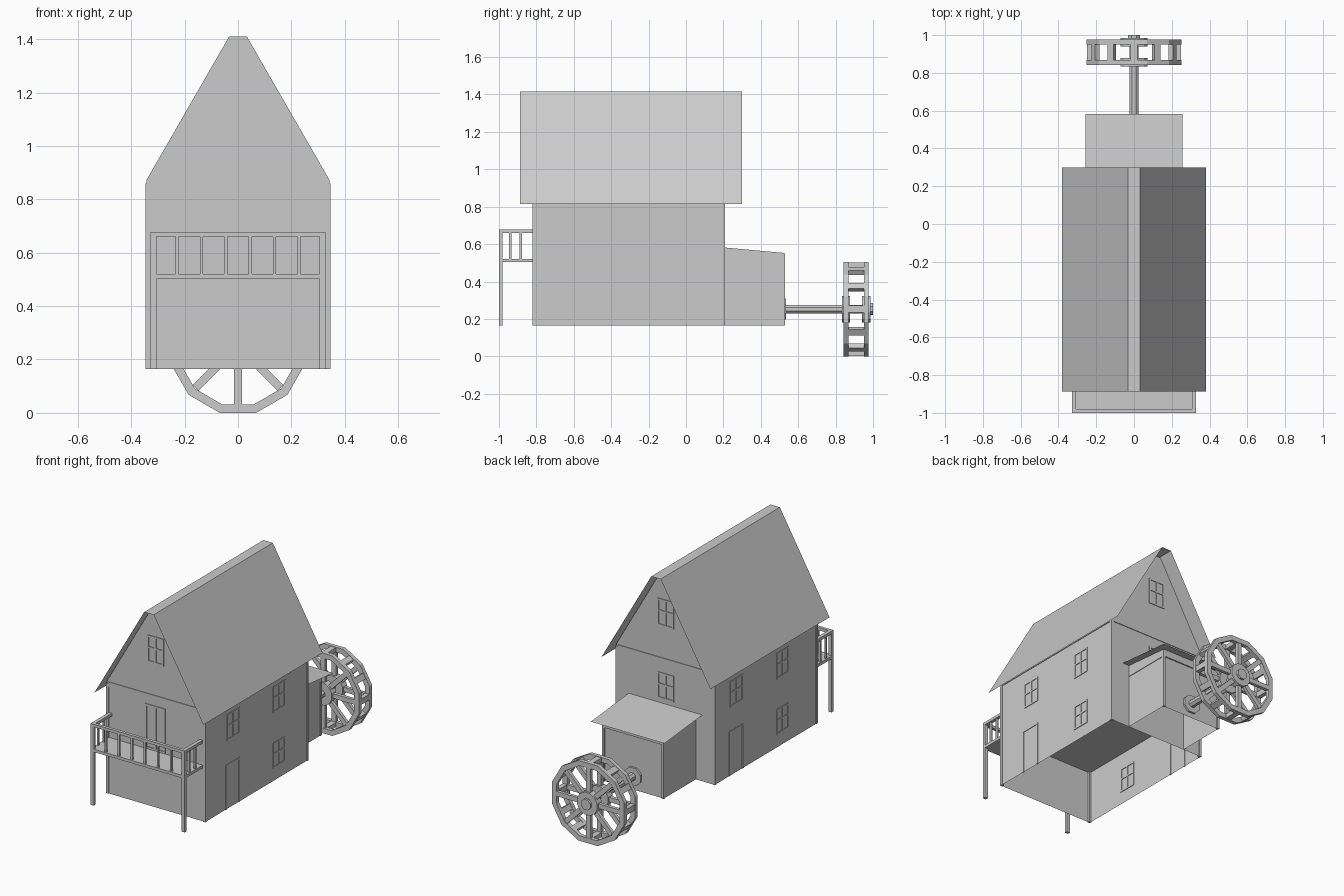
import bpy, bmesh, math
from mathutils import Matrix, Vector

if "Cube" in bpy.data.objects:
    bpy.data.objects.remove(bpy.data.objects["Cube"])

grey = bpy.data.materials.new("plain grey")
grey.diffuse_color = (0.6, 0.6, 0.6, 1)
grey.use_nodes = True
grey.node_tree.nodes["Principled BSDF"].inputs["Base Color"].default_value = grey.diffuse_color


def finish(name, bm):
    me = bpy.data.meshes.new(name)
    bm.to_mesh(me)
    bm.free()
    me.materials.append(grey)
    ob = bpy.data.objects.new(name, me)
    bpy.context.collection.objects.link(ob)
    return ob


def add_box(bm, x0, x1, y0, y1, z0, z1, rot=None):
    m = Matrix.Translation(((x0 + x1) / 2, (y0 + y1) / 2, (z0 + z1) / 2)) @ \
        Matrix.Diagonal((x1 - x0, y1 - y0, z1 - z0, 1))
    bmesh.ops.create_cube(bm, size=1, matrix=(rot @ m) if rot else m)


def boxes(name, items):
    bm = bmesh.new()
    for b in items:
        add_box(bm, *b)
    return finish(name, bm)


def sheet(name, faces):
    bm = bmesh.new()
    for f in faces:
        bm.faces.new([bm.verts.new(p) for p in f])
    bmesh.ops.remove_doubles(bm, verts=bm.verts, dist=1e-5)
    return finish(name, bm)


def disc(name, r, y0, y1, z, sides):
    bm = bmesh.new()
    m = Matrix.Translation((0, (y0 + y1) / 2, z)) @ Matrix.Rotation(math.pi / 2, 4, 'X') \
        @ Matrix.Rotation(math.pi / sides, 4, 'Z')
    bmesh.ops.create_cone(bm, cap_ends=True, segments=sides, radius1=r, radius2=r,
                          depth=y1 - y0, matrix=m)
    return finish(name, bm)


def walls(x, y0, y1, z0, z1, ends=True):
    """Single-sheet walls around a rectangle, open above and below."""
    out = [[(s * x, y0, z0), (s * x, y1, z0), (s * x, y1, z1), (s * x, y0, z1)] for s in (-1, 1)]
    if ends:
        out += [[(-x, y, z0), (x, y, z0), (x, y, z1), (-x, y, z1)] for y in (y0, y1)]
    return out


def frame(name, side, plane, a0, a1, z0, z1, t=0.01, cross=False, stile=False, sill=True):
    """Thin frame on a wall; side 'x' lies on a wall facing x, 'y' on one facing y."""
    am, zm = (a0 + a1) / 2, z0 + (z1 - z0) * 0.55
    bars = [(a0, a0 + t, z0, z1), (a1 - t, a1, z0, z1), (a0 + t, a1 - t, z1 - t, z1)]
    if sill:
        bars.append((a0 + t, a1 - t, z0, z0 + t))
    if cross or stile:
        bars.append((am - t / 2, am + t / 2, z0 + t, z1 - t))
    if cross:
        bars.append((a0 + t, a1 - t, zm - t / 2, zm + t / 2))
    p0, p1 = plane - 0.004, plane + 0.004
    if side == 'x':
        return boxes(name, [(p0, p1, a, b, c, d) for a, b, c, d in bars])
    return boxes(name, [(a, b, p0, p1, c, d) for a, b, c, d in bars])


# house storeys
W, YF, YB, Z0, FL, EV, TOP = 0.343, -0.816, 0.204, 0.165, 0.505, 0.872, 1.41
sheet("lower_storey_walls", walls(W, YF, YB, Z0, FL))
upper = walls(W, YF, YB, FL, EV, ends=False)
upper += [[(-W, y, FL), (W, y, FL), (W, y, EV), (0.033, y, TOP), (-0.033, y, TOP), (-W, y, EV)]
          for y in (YF, YB)]
upper.append([(-W, YF, FL), (W, YF, FL), (W, YB, FL), (-W, YB, FL)])
sheet("upper_storey_walls", upper)

# corner posts and top beams
P, PF, PB = 0.347, -0.82, 0.208
posts = []
for s in (-1, 1):
    a, b = sorted((s * 0.33, s * P))
    posts += [(a, b, PF, PF + 0.017, Z0, 0.86), (a, b, PB - 0.017, PB, Z0, 0.86),
              (a, b, PF + 0.017, PB - 0.017, 0.84, 0.86)]
posts += [(-0.33, 0.33, y, y + 0.017, 0.84, 0.87) for y in (PF, PB - 0.017)]
boxes("corner_posts_and_beams", posts)

# roof sheet with flat ridge
prof = [(-0.38, 0.815), (-0.033, 1.416), (0.033, 1.416), (0.38, 0.815)]
sheet("main_roof", [[(a, -0.888, c), (b, -0.888, d), (b, 0.30, d), (a, 0.30, c)]
                    for (a, c), (b, d) in zip(prof, prof[1:])])

# side windows and doors
for tag, plane, spans, door, low in (
        ("right", W, [(-0.60, -0.475), (-0.14, -0.02)], (-0.615, -0.475), (-0.14, -0.02)),
        ("left", -W, [(-0.075, 0.05), (-0.53, -0.41)], (-0.08, 0.06), (-0.53, -0.41))):
    for i, (a, b) in enumerate(spans):
        frame(f"{tag}_upper_window_{i}", 'x', plane, a, b, 0.595, 0.76, cross=True)
    frame(f"{tag}_lower_window", 'x', plane, *low, 0.245, 0.405, cross=True)
    frame(f"{tag}_door", 'x', plane, *door, Z0, 0.445, sill=False)

# front and back openings
frame("front_gable_window", 'y', YF, -0.06, 0.055, 1.07, 1.24, cross=True)
frame("back_gable_window", 'y', YB, -0.06, 0.055, 1.07, 1.24, cross=True)
frame("back_upper_window", 'y', YB, -0.06, 0.055, 0.61, 0.775, cross=True)
frame("balcony_door", 'y', YF, -0.075, 0.065, 0.522, 0.803, t=0.012, stile=True)

# balcony
B, BF = 0.328, -1.0
boxes("balcony_floor", [(-B, B, BF, PF, 0.503, 0.521)])
bars = []
for s in (-1, 1):
    a, b = sorted((s * 0.306, s * B))
    bars += [(a, b, BF, BF + 0.018, Z0, 0.503), (a, b, BF, BF + 0.018, 0.521, 0.66),
             (a, b, BF, PF, 0.66, 0.678)]
    bars += [(s * 0.317 - 0.006, s * 0.317 + 0.006, y - 0.006, y + 0.006, 0.521, 0.66)
             for y in (-0.94, -0.883)]
bars.append((-0.306, 0.306, BF, BF + 0.02, 0.66, 0.678))
bars += [(x - 0.006, x + 0.006, BF + 0.004, BF + 0.016, 0.521, 0.66)
         for x in [-0.228 + 0.0912 * i for i in range(6)]]
boxes("balcony_railing_and_legs", bars)

# rear annex
A, AB = 0.211, 0.522
sheet("annex_walls",
      [[(s * A, YB, Z0), (s * A, AB, Z0), (s * A, AB, 0.553), (s * A, YB, 0.582)] for s in (-1, 1)]
      + [[(-A, AB, Z0), (A, AB, Z0), (A, AB, 0.553), (-A, AB, 0.553)]])
abars = [(-0.2, 0.2, 0.513, 0.53, 0.505, 0.55)]
for s in (-1, 1):
    a, b = sorted((s * 0.2, s * 0.215))
    abars += [(a, b, 0.515, 0.53, Z0, 0.55), (a, b, PB, 0.515, 0.505, 0.545)]
boxes("annex_posts_and_beams", abars)
sheet("annex_roof", [[(-0.257, YB, 0.583), (0.257, YB, 0.583), (0.257, 0.582, 0.548), (-0.257, 0.582, 0.548)]])

# water wheel
C, N = 0.2525, 12
R = C / math.cos(math.pi / N)
centre = Matrix.Translation((0, 0, C))
for tag, y0, y1 in (("inner", 0.843, 0.868), ("outer", 0.951, 0.976)):
    bm = bmesh.new()
    loops = [[bm.verts.new((r * math.sin(t), y, C + r * math.cos(t)))
              for t in [math.radians(15 + 30 * k) for k in range(N)]]
             for r, y in ((R, y0), (R, y1), (R - 0.033, y1), (R - 0.033, y0))]
    for j in range(4):
        p, q = loops[j], loops[(j + 1) % 4]
        for k in range(N):
            n = (k + 1) % N
            bm.faces.new((p[k], p[n], q[n], q[k]))
    bmesh.ops.recalc_face_normals(bm, faces=bm.faces)
    finish(f"{tag}_wheel_rim", bm)
    bm = bmesh.new()
    for k in range(8):
        add_box(bm, -0.015, 0.015, y0 + 0.002, y1 - 0.002, 0.03, 0.225,
                centre @ Matrix.Rotation(k * math.pi / 4, 4, 'Y'))
    finish(f"{tag}_wheel_spokes", bm)
    disc(f"{tag}_wheel_hub", 0.073, y0 - 0.01, y1 + 0.01, C, 12)

bm = bmesh.new()
for k in range(N):
    add_box(bm, -0.018, 0.018, 0.868, 0.951, 0.222, 0.25,
            centre @ Matrix.Rotation(k * math.pi / 6, 4, 'Y'))
finish("wheel_paddles", bm)

# axle
disc("axle", 0.025, 0.52, 0.992, C, 8)
disc("axle_cap", 0.035, 0.985, 1.0, C, 8)
disc("axle_wall_flange", 0.06, 0.515, 0.535, C, 8)
